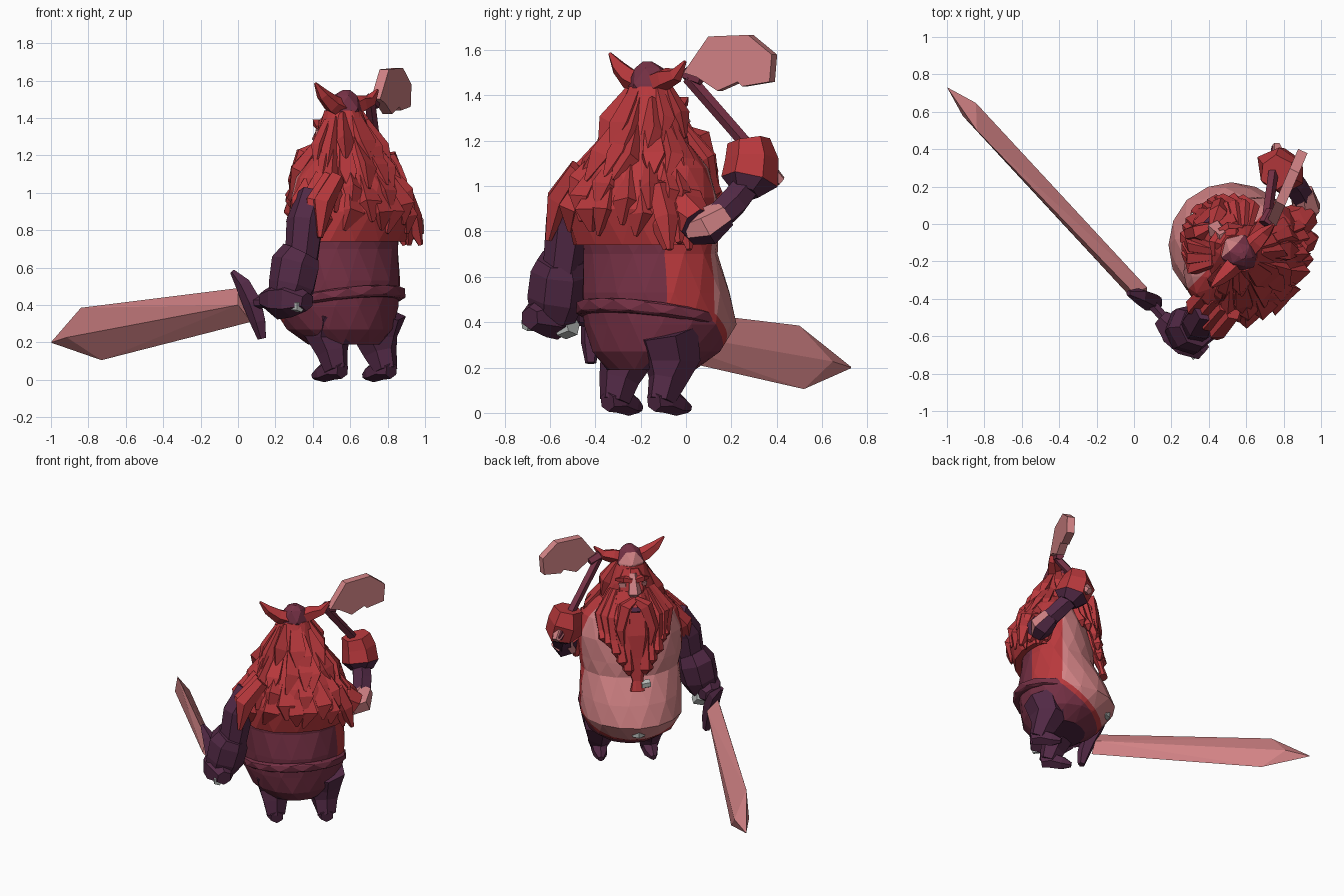
import bpy, bmesh, math, random
from mathutils import Vector, Matrix

if "Cube" in bpy.data.objects:
    bpy.data.objects.remove(bpy.data.objects["Cube"])

random.seed(7)
# Body frame: x = figure's right, y = figure's forward; turned 45 degrees in the scene
BODY = Matrix.Translation((0.58, -0.17, 0)) @ Matrix.Rotation(math.radians(45), 4, 'Z')
WORLD = Matrix.Identity(4)


def material(name, r, g, b):
    m = bpy.data.materials.new(name)
    lin = [c / 12.92 if c < 0.04 else ((c + 0.055) / 1.055) ** 2.4 for c in (r, g, b)]
    m.diffuse_color = (*lin, 1)
    m.use_nodes = True
    m.node_tree.nodes["Principled BSDF"].inputs["Base Color"].default_value = m.diffuse_color
    return m


PINK = material("pink", 0.82, 0.51, 0.52)
RED = material("red", 0.72, 0.22, 0.235)
MAROON = material("maroon", 0.46, 0.19, 0.27)
PURPLE = material("dark purple", 0.32, 0.16, 0.27)
GREY = material("light grey", 0.74, 0.76, 0.75)


def finish(name, bm, mats, frame=WORLD, rule=None):
    bmesh.ops.recalc_face_normals(bm, faces=bm.faces)
    if rule:
        for f in bm.faces:
            f.material_index = rule(f.calc_center_median(), f.normal)
    bm.transform(frame)
    me = bpy.data.meshes.new(name)
    bm.to_mesh(me)
    bm.free()
    for m in mats:
        me.materials.append(m)
    ob = bpy.data.objects.new(name, me)
    bpy.context.collection.objects.link(ob)
    return ob


def loft(bm, rings):
    """Skin a list of equal-length point rings, with end caps."""
    vs = [[bm.verts.new(p) for p in r] for r in rings]
    n = len(vs[0])
    for a, b in zip(vs, vs[1:]):
        for i in range(n):
            j = (i + 1) % n
            bm.faces.new((a[i], a[j], b[j], b[i]))
    bm.faces.new(vs[0])
    bm.faces.new(vs[-1])


def tube(bm, pts, radii, n=6, jitter=0.0, flat=1.0):
    pts = [Vector(p) for p in pts]
    axis = (pts[-1] - pts[0]).normalized()
    ref = Vector((0, 1, 0)) if abs(axis.z) > 0.8 else Vector((0, 0, 1))
    rings = []
    for k, (p, r) in enumerate(zip(pts, radii)):
        t = (pts[min(k + 1, len(pts) - 1)] - pts[max(k - 1, 0)]).normalized()
        s = t.cross(ref).normalized()
        u = s.cross(t)
        ring = []
        for i in range(n):
            a = 2 * math.pi * (i + 0.5) / n
            q = r * (1 + random.uniform(-jitter, jitter))
            ring.append(p + s * math.cos(a) * q + u * math.sin(a) * q * flat)
        rings.append(ring)
    loft(bm, rings)


def part(name, mat, pts, radii, n=6, frame=WORLD, jitter=0.0, under=None):
    """Tapered tube; faces turned down take the 'under' material."""
    bm = bmesh.new()
    tube(bm, pts, radii, n, jitter)
    if under:
        return finish(name, bm, [mat, under], frame, lambda c, nrm: int(nrm.z < -0.3))
    return finish(name, bm, [mat], frame)


def lathe(bm, rows, n, jitter=0.0, slope=0.0):
    """rows: (z, half width, half depth, forward shift)"""
    rings = []
    for k, (z, a, b, v) in enumerate(rows):
        ring = []
        for i in range(n):
            t = 2 * math.pi * (i + 0.5 * (k % 2)) / n
            q = 1 + random.uniform(-jitter, jitter)
            y = v + b * q * math.sin(t)
            ring.append((a * q * math.cos(t), y, z + slope * y))
        rings.append(ring)
    loft(bm, rings)
    bmesh.ops.triangulate(bm, faces=[f for f in bm.faces if len(f.verts) == 4])


# Torso: bare belly in front, trousers behind, red band between
def torso_rule(c, nrm):
    if c.z < 0.21:
        return 3
    edge = 0.08 + 1.4 * max(0, 0.44 - c.z)
    if c.y > edge:
        return 0
    if c.z > 0.74 or c.y > edge - 0.06 or (c.y > -0.14 and c.x > 0 and c.z > 0.44):
        return 1
    return 2


bm = bmesh.new()
lathe(bm, [(0.19, .20, .19, .02), (0.27, .29, .28, .05), (0.39, .34, .335, .085), (0.53, .34, .315, .055),
           (0.70, .33, .255, .02), (0.80, .345, .255, .02), (0.95, .355, .25, .0), (1.08, .32, .22, -.01),
           (1.18, .23, .17, -.01), (1.26, .10, .10, .0)], 16, 0.015)
for co, no in (((0, .08, 0), (0, 1, 0)), ((0, .08, .44), (0, 1, 1.4)), ((0, .02, .44), (0, 1, 1.4)),
               ((0, -.14, 0), (0, 1, 0)), ((0, 0, .74), (0, 0, 1)), ((0, 0, .44), (0, 0, 1))):
    bmesh.ops.bisect_plane(bm, geom=bm.verts[:] + bm.edges[:] + bm.faces[:], dist=1e-5, plane_co=co, plane_no=no)
finish("torso", bm, [PINK, RED, MAROON, PURPLE], BODY, torso_rule)
part("belly_mark", GREY, [(-.04, .355, .315), (0, .365, .325), (.04, .355, .315)], [.012, .03, .012], 4, BODY)

# Belt, sloping down under the belly
bm = bmesh.new()
lathe(bm, [(0.40, .32, .30, .02), (0.41, .345, .315, .02), (0.45, .345, .315, .02), (0.46, .32, .30, .02)],
      14, 0.0, -0.17)
finish("belt", bm, [MAROON], BODY)

# Legs and boots
for side, u, v in (("left", -0.14, 0.0), ("right", 0.19, -0.04)):
    part(side + "_leg", PURPLE, [(u, v - .03, .36), (u, v + .01, .23), (u, v - .03, .14), (u, v - .06, .05)],
         [.14, .125, .09, .065], 6, BODY, 0.1)
    part(side + "_boot", PURPLE, [(u, v - .11, .05), (u, v - .04, .06), (u * 1.02, v + .04, .035), (u * 1.05, v + .10, .02)],
         [.045, .06, .05, .02], 6, BODY)

# Hair mane shell with loose locks on the back
HAIR = [(1.44, .10, .10, .02), (1.32, .15, .14, .01), (1.20, .20, .17, -.01), (1.05, .285, .22, -.06),
        (0.90, .335, .235, -.09), (0.74, .335, .235, -.06)]


def hair_point(z, ang, out):
    z0 = max(min(z, 1.44), 0.74)
    for p, q in zip(HAIR, HAIR[1:]):
        if q[0] <= z0 <= p[0]:
            f = (p[0] - z0) / (p[0] - q[0])
            a, b, v = (p[i] + (q[i] - p[i]) * f for i in (1, 2, 3))
            return Vector(((a + out) * math.cos(ang), v + (b + out) * math.sin(ang), z))


bm = bmesh.new()
lathe(bm, HAIR, 13, 0.05)
for z, count, lo, span in ((1.41, 8, 160, 220), (1.27, 9, 172, 196), (1.12, 9, 180, 180), (1.03, 6, 185, 160)):
    for i in range(count):
        ang = math.radians(lo + span * (i + random.uniform(.2, .8)) / count)
        drop = random.uniform(.22, .30)
        zz = z + random.uniform(-.04, .04)
        tube(bm, [hair_point(zz, ang, -.03), hair_point(zz - drop * .6, ang + .05, -.005),
                  hair_point(zz - drop, ang + random.uniform(-.1, .1), .005)],
             [.04, .07, .012], 4, 0.2, 0.6)
finish("hair", bm, [RED], BODY)

# Shoulder tufts
bm = bmesh.new()
for s, reach, drop in ((-1, .41, .04), (1, .35, .12)):
    for k in range(4):
        v = -.18 + .06 * k
        tube(bm, [(s * .25, v, 1.12 - drop), (s * (reach - .04), v - .01, .98 - drop), (s * reach, v - .03, .78 + .03 * (k % 2) - drop / 2)],
             [.05, .06, .015], 5, 0.15)
finish("shoulder_tufts", bm, [RED], BODY)

# Face, nose, brows and mouth
part("face", RED, [(0, .08, 1.42), (0, .09, 1.36), (0, .11, 1.28), (0, .12, 1.20)], [.06, .09, .10, .08], 7, BODY)
part("nose", PINK, [(0, .14, 1.40), (0, .175, 1.33), (0, .20, 1.28), (0, .19, 1.25)], [.03, .04, .05, .025], 5, BODY)
for s, side in ((-1, "left"), (1, "right")):
    part(side + "_cheek", PINK, [(s * .045, .165, 1.33), (s * .085, .13, 1.32)], [.02, .02], 4, BODY)
    part(side + "_brow", RED, [(s * .01, .18, 1.365), (s * .06, .17, 1.375), (s * .11, .11, 1.35)], [.02, .025, .01], 4, BODY)
part("mouth", PURPLE, [(-.03, .25, 1.18), (.03, .25, 1.18)], [.025, .025], 5, BODY)

# Beard: central mass, hanging locks and moustache
bm = bmesh.new()
tube(bm, [(0, .13, 1.27), (0, .19, 1.15), (0, .24, 1.0), (0, .28, .85), (0, .325, .70), (0, .34, .63)],
     [.11, .14, .13, .08, .035, .05], 8, 0.12, 0.6)
for s in (-1, 1):
    for k, (u, end, out) in enumerate(((.06, .74, .32), (.10, .80, .31), (.14, .86, .29), (.18, .92, .25), (.21, .94, .21))):
        tube(bm, [(s * u * .6, .16 - .02 * k, 1.27), (s * u * 1.05, out - .07, 1.12), (s * u, out - .03, (1.1 + end) / 2),
                  (s * u * .95, out, end + .04), (s * u * .9, out, end)], [.03, .05, .035, .045, .012], 5, 0.2, 0.8)
    tube(bm, [(0, .22, 1.25), (s * .07, .25, 1.21), (s * .11, .28, 1.06), (s * .09, .30, .94)],
         [.025, .05, .04, .01], 5, 0.1)
finish("beard", bm, [RED], BODY)
part("beard_bead", GREY, [(-.08, .315, .67), (-.02, .33, .67)], [.03, .03], 6, BODY)

# Helmet with horns
bm = bmesh.new()
lathe(bm, [(1.39, .10, .10, .02), (1.45, .10, .105, .02), (1.52, .065, .065, .01), (1.55, .02, .02, .0)], 6)
finish("helmet", bm, [MAROON, PINK], BODY, lambda c, n: int(n.y > 0.7))
for s, side, tip in ((-1, "left", 1.585), (1, "right", 1.55)):
    part(side + "_horn", RED, [(s * .04, .0, 1.45), (s * .11, .0, 1.475), (s * .18, .0, tip - .06), (s * .235, .0, tip)],
         [.055, .05, .035, .008], 5, BODY)

# Left arm holding the sword
part("left_upper_arm", PURPLE, [(.40, -.44, .98), (.36, -.52, .84), (.34, -.55, .62)], [.09, .10, .09], 7, jitter=.08)
part("left_gauntlet", PURPLE, [(.34, -.55, .68), (.31, -.555, .62), (.285, -.57, .50), (.26, -.585, .42)],
     [.105, .135, .13, .10], 7, jitter=.06)
part("left_fist", PURPLE, [(.14, -.50, .43), (.21, -.565, .43), (.29, -.62, .43), (.37, -.69, .42)],
     [.05, .10, .10, .05], 6, jitter=.08)
part("wrist_stud", GREY, [(.24, -.55, .37), (.28, -.50, .39)], [.05, .05], 5)

# Sword: diamond-section blade whose ridge runs past the edge corners, guard, grip and pommel
bm = bmesh.new()


def diamond(top, low, side, ahead=0.0):
    top, low = Vector(top), Vector(low)
    mid, off = (top + low) / 2 + Vector((-.68, .73, -.13)) * ahead, Vector((side, side, 0))
    return [top, mid + off, low, mid - off]


loft(bm, [diamond((0, -.37, .49), (.07, -.38, .31), .035), diamond((-.84, .50, .385), (-.73, .52, .105), .035, .14),
          diamond((-.998, .728, .203), (-.995, .728, .197), .001)])
bmesh.ops.triangulate(bm, faces=bm.faces[:])
finish("sword_blade", bm, [PINK])
part("sword_guard", PURPLE, [(-.03, -.37, .58), (.03, -.385, .51), (.08, -.41, .41), (.11, -.42, .31), (.13, -.42, .22)],
     [.015, .045, .055, .045, .025], 5)
part("sword_grip", PURPLE, [(.07, -.40, .41), (.31, -.67, .42)], [.03, .03], 6)
part("sword_pommel", GREY, [(.295, -.655, .40), (.335, -.71, .39)], [.04, .03], 5)

# Right arm raised with the axe
part("right_upper_arm", RED, [(.74, -.02, .96), (.86, .0, .88), (.92, .05, .83)], [.10, .10, .08], 7, jitter=.06, under=PURPLE)
part("right_elbow", PINK, [(.89, .02, .80), (.92, .09, .82), (.90, .17, .88)], [.06, .085, .065], 6, under=PURPLE)
part("right_forearm", PURPLE, [(.91, .13, .85), (.86, .21, .93), (.80, .28, 1.02)], [.065, .07, .065], 6)
part("right_gauntlet", RED, [(.82, .26, .97), (.80, .28, 1.02), (.775, .29, 1.12), (.76, .28, 1.20)],
     [.07, .12, .125, .09], 6, jitter=.1, under=PURPLE)
part("right_thumb", PINK, [(.77, .36, 1.07), (.76, .42, 1.02)], [.045, .025], 5)

# Axe handle and tilted flat blade
part("axe_handle", MAROON, [(.76, .40, 1.03), (.735, .22, 1.24), (.705, .01, 1.48)], [.03, .03, .03], 5)
outline = [(.00, 1.50), (.11, 1.66), (.285, 1.667), (.39, 1.58), (.38, 1.46), (.26, 1.44), (.24, 1.46), (.15, 1.42), (.06, 1.48)]
bm = bmesh.new()
loft(bm, [[(.735 + .43 * y + s * .025, y - s * .012, z) for y, z in outline] for s in (-1, 1)])
finish("axe_blade", bm, [PINK])
part("axe_socket", MAROON, [(.70, .0, 1.50), (.735, .07, 1.47)], [.035, .03], 5)
